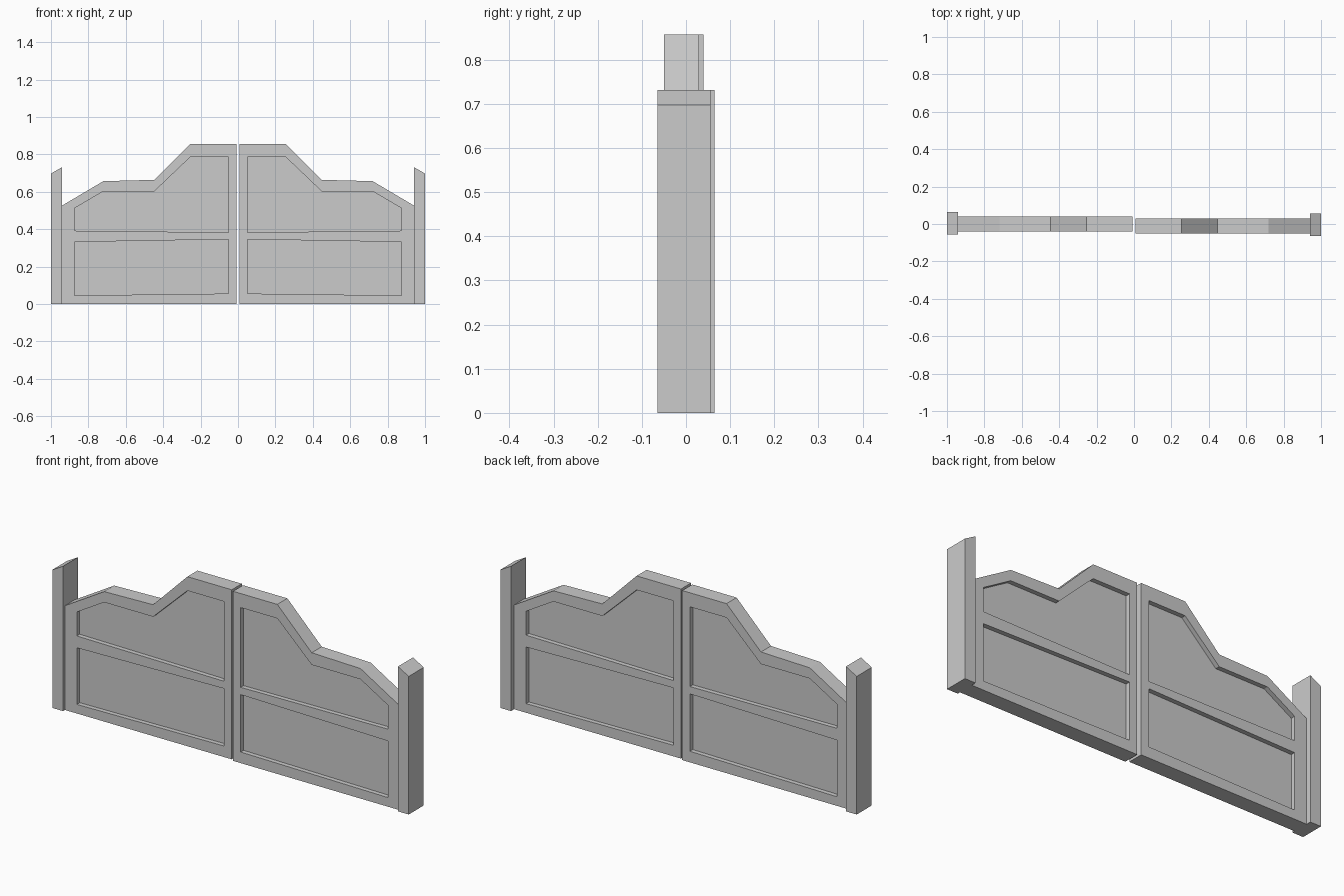
import bpy, bmesh
from math import radians

if "Cube" in bpy.data.objects:
    bpy.data.objects.remove(bpy.data.objects["Cube"])


def slab(name, loops, half, side, y):
    """Extrude x-z outlines (first is the rim, the rest are holes) along y."""
    cu = bpy.data.curves.new(name, 'CURVE')
    cu.dimensions = '2D'
    cu.fill_mode = 'BOTH'
    cu.extrude = half
    for pts in loops:
        sp = cu.splines.new('POLY')
        sp.points.add(len(pts) - 1)
        for p, (x, z) in zip(sp.points, pts):
            p.co = (x * side, z, 0, 1)
        sp.use_cyclic_u = True
    ob = bpy.data.objects.new(name, cu)
    bpy.context.collection.objects.link(ob)
    ob.rotation_euler = (radians(90), 0, 0)
    ob.location = (0, y, 0)
    # convert to a clean flat-shaded mesh
    bpy.ops.object.select_all(action='DESELECT')
    ob.select_set(True)
    bpy.context.view_layer.objects.active = ob
    bpy.ops.object.convert(target='MESH')
    ob = bpy.context.view_layer.objects.active
    bm = bmesh.new()
    bm.from_mesh(ob.data)
    bmesh.ops.remove_doubles(bm, verts=bm.verts, dist=1e-5)
    bmesh.ops.recalc_face_normals(bm, faces=bm.faces)
    for f in bm.faces:
        f.smooth = False
    bm.to_mesh(ob.data)
    bm.free()
    return ob


door = [(0.007, 0), (0.94, 0), (0.94, 0.527), (0.72, 0.657),
        (0.447, 0.664), (0.255, 0.857), (0.007, 0.857)]
upper = [(0.05, 0.383), (0.873, 0.392), (0.873, 0.513), (0.72, 0.603),
         (0.447, 0.603), (0.255, 0.786), (0.05, 0.786)]
lower = [(0.05, 0.056), (0.873, 0.046), (0.873, 0.332), (0.05, 0.346)]
post = [(0.94, 0), (1, 0), (1, 0.698), (0.94, 0.732)]

# Left and right leaves, slightly offset in depth
for tag, side, dy in (("left", -1, 0.005), ("right", 1, -0.005)):
    slab(tag + "_post", [post], 0.06, side, dy)
    slab(tag + "_door_frame", [door, upper, lower], 0.04, side, dy - 0.005)
    slab(tag + "_upper_panel", [upper], 0.017, side, dy - 0.005)
    slab(tag + "_lower_panel", [lower], 0.017, side, dy - 0.005)
